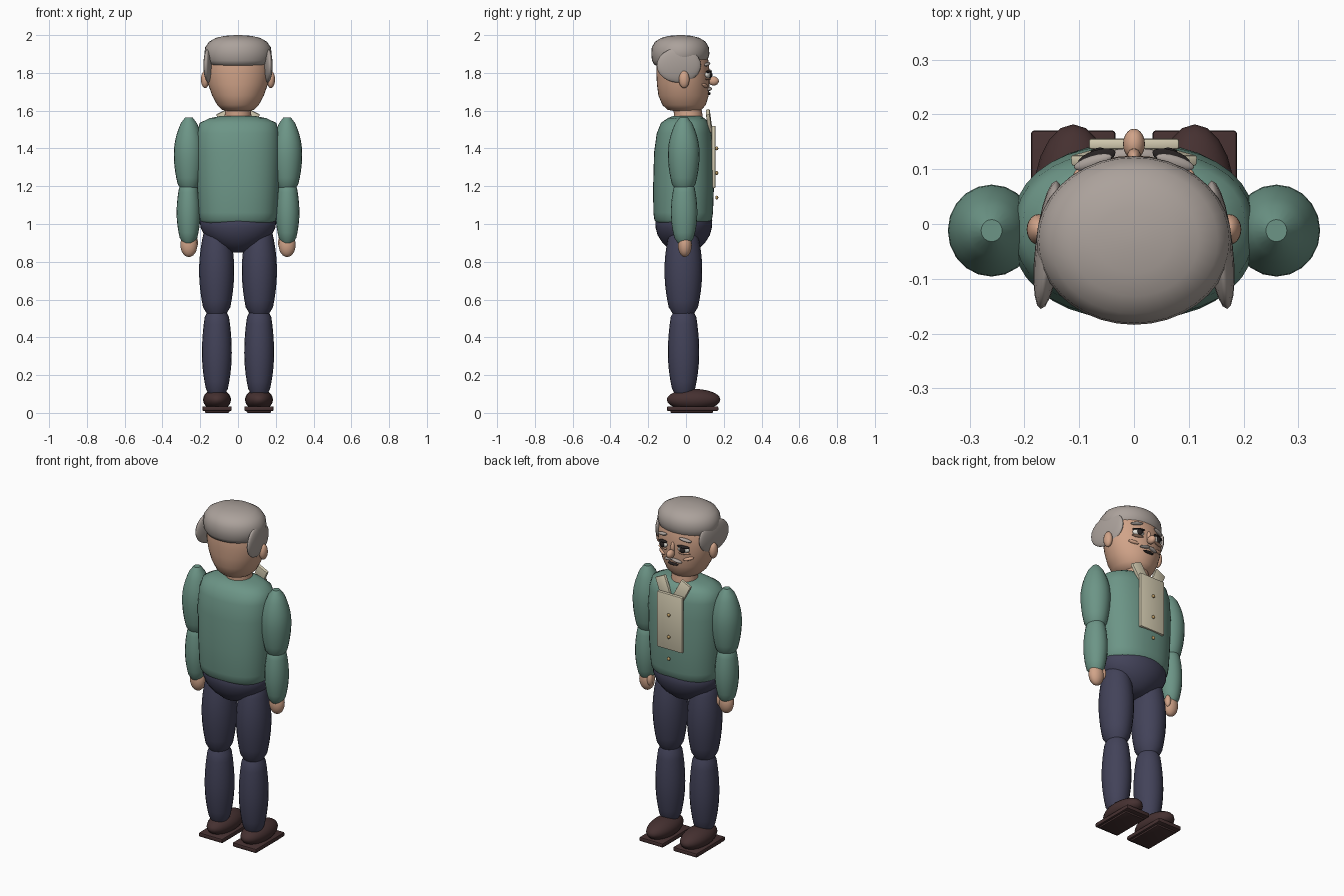
import bpy, bmesh, math
from mathutils import Matrix, Vector


def mat(name, rgb):
    m = bpy.data.materials.new(name)
    m.diffuse_color = (*rgb, 1)
    return m


SKIN = mat("skin", (0.64, 0.37, 0.25))
HAIR = mat("grey_hair", (0.41, 0.36, 0.33))
GREEN = mat("green_knit", (0.15, 0.30, 0.24))
NAVY = mat("navy_cloth", (0.055, 0.055, 0.10))
BROWN = mat("brown_leather", (0.06, 0.03, 0.03))
CREAM = mat("cream_cloth", (0.66, 0.60, 0.44))
GOLD = mat("brass", (0.50, 0.33, 0.13))
DARK = mat("dark_features", (0.02, 0.016, 0.016))
WHITE = mat("eye_white", (0.75, 0.72, 0.66))


def finish(name, bm, material, angle=40):
    bmesh.ops.recalc_face_normals(bm, faces=bm.faces[:])
    me = bpy.data.meshes.new(name)
    bm.to_mesh(me)
    bm.free()
    ob = bpy.data.objects.new(name, me)
    bpy.context.collection.objects.link(ob)
    me.materials.append(material)
    bpy.ops.object.select_all(action='DESELECT')
    ob.select_set(True)
    bpy.context.view_layer.objects.active = ob
    bpy.ops.object.shade_smooth_by_angle(angle=math.radians(angle))
    return ob


def loft(name, rings, material, x=0, n=28, power=2.0):
    """Stack of horizontal rings: (z, x radius, y radius, y centre)."""
    bm = bmesh.new()
    loops = []
    for z, rx, ry, cy in rings:
        loop = []
        for i in range(n):
            a = 2 * math.pi * i / n
            c, s = math.cos(a), math.sin(a)
            loop.append(bm.verts.new((
                x + rx * math.copysign(abs(c) ** (2 / power), c),
                cy + ry * math.copysign(abs(s) ** (2 / power), s), z)))
        loops.append(loop)
    for a, b in zip(loops, loops[1:]):
        for i in range(n):
            j = (i + 1) % n
            bm.faces.new((a[i], a[j], b[j], b[i]))
    bm.faces.new(loops[0])
    bm.faces.new(loops[-1])
    return finish(name, bm, material, 50)


def limb(name, x, cy, z0, z1, rx, ry, end0, end1, material):
    """Bulging limb segment with rounded ends of relative radius end0 and end1."""
    rings = []
    for k in range(13):
        t = k / 12
        end = end0 if t < 0.5 else end1
        f = end + (1 - end) * math.sin(math.pi * t) ** 0.8
        if k in (0, 12):
            f *= 0.8
        rings.append((z0 + (z1 - z0) * t, rx * f, ry * f, cy))
    return loft(name, rings, material, x, 20)


def ball(name, loc, size, material, rot=(0, 0, 0), u=20, v=12):
    bm = bmesh.new()
    bmesh.ops.create_uvsphere(bm, u_segments=u, v_segments=v, radius=1)
    ob = finish(name, bm, material, 60)
    ob.location, ob.scale, ob.rotation_euler = loc, size, rot
    return ob


def box(name, loc, size, material, rot=(0, 0, 0), bevel=0.005):
    bm = bmesh.new()
    bmesh.ops.create_cube(bm, size=1)
    bmesh.ops.scale(bm, vec=size, verts=bm.verts[:])
    bmesh.ops.bevel(bm, geom=bm.edges[:], offset=bevel, segments=2,
                    profile=0.5, affect='EDGES')
    ob = finish(name, bm, material)
    ob.location, ob.rotation_euler = loc, rot
    return ob


# Torso, pelvis and neck
loft("sweater", [
    (1.00, 0.185, 0.135, -0.015), (1.02, 0.203, 0.152, -0.015),
    (1.06, 0.208, 0.158, -0.015), (1.20, 0.217, 0.161, -0.013),
    (1.38, 0.223, 0.157, -0.012), (1.48, 0.218, 0.145, -0.010),
    (1.535, 0.203, 0.127, -0.006), (1.56, 0.150, 0.098, 0.0),
    (1.573, 0.085, 0.070, 0.005)], GREEN, n=36, power=2.3)
loft("pelvis", [
    (0.85, 0.045, 0.04, -0.012), (0.87, 0.085, 0.08, -0.012),
    (0.90, 0.135, 0.112, -0.012), (0.94, 0.178, 0.138, -0.012),
    (0.98, 0.198, 0.149, -0.012), (1.02, 0.203, 0.151, -0.012),
    (1.04, 0.19, 0.14, -0.012)], NAVY, n=36)
loft("neck", [(1.54, 0.078, 0.078, 0.012), (1.58, 0.07, 0.075, 0.012),
              (1.65, 0.07, 0.075, 0.0)], SKIN)

# Head and hair cap
loft("head", [
    (1.597, 0.055, 0.06, 0.0), (1.605, 0.085, 0.09, -0.008),
    (1.63, 0.110, 0.115, -0.010), (1.68, 0.137, 0.133, -0.013),
    (1.74, 0.158, 0.139, -0.015), (1.80, 0.168, 0.141, -0.016),
    (1.86, 0.167, 0.138, -0.018), (1.91, 0.150, 0.125, -0.02),
    (1.95, 0.10, 0.09, -0.02)], SKIN, n=36)
loft("hair_cap", [
    (1.838, 0.130, 0.110, -0.045), (1.844, 0.155, 0.130, -0.039),
    (1.865, 0.172, 0.147, -0.033), (1.90, 0.178, 0.154, -0.030),
    (1.935, 0.174, 0.151, -0.030), (1.965, 0.153, 0.134, -0.030),
    (1.985, 0.118, 0.102, -0.030), (1.996, 0.070, 0.060, -0.030),
    (2.0, 0.015, 0.012, -0.030)], HAIR, n=36)

# Nose, moustache and mouth
ball("nose", (0, 0.146, 1.757), (0.020, 0.028, 0.024), SKIN)
ball("nose_bridge", (0, 0.122, 1.785), (0.013, 0.016, 0.035), SKIN)
ball("mouth", (0, 0.121, 1.690), (0.034, 0.010, 0.008), DARK)

# Shirt front and buttons
box("shirt_panel", (0, 0.146, 1.355), (0.165, 0.020, 0.33), CREAM)
for z in (1.40, 1.27, 1.14):
    ball("button", (0, 0.163, z), (0.010, 0.008, 0.010), GOLD, u=12, v=8)

for s, side in ((1, "right"), (-1, "left")):
    # Arms
    limb(side + "_upper_arm", s * 0.260, -0.012, 1.18, 1.565, 0.080, 0.084,
         0.62, 0.30, GREEN)
    limb(side + "_forearm", s * 0.262, -0.010, 0.90, 1.22, 0.063, 0.070,
         0.60, 0.68, GREEN)
    ball(side + "_hand", (s * 0.26, -0.006, 0.89), (0.045, 0.037, 0.065), SKIN)
    ball(side + "_thumb", (s * 0.228, 0.012, 0.90), (0.016, 0.018, 0.036), SKIN,
         u=12, v=8)
    # Legs
    limb(side + "_thigh", s * 0.113, -0.014, 0.52, 0.99, 0.093, 0.100,
         0.66, 0.62, NAVY)
    limb(side + "_shin", s * 0.112, -0.013, 0.09, 0.545, 0.079, 0.083,
         0.60, 0.72, NAVY)
    # Shoes
    ball(side + "_shoe", (s * 0.111, 0.040, 0.070), (0.074, 0.142, 0.057), BROWN)
    box(side + "_sole", (s * 0.111, 0.035, 0.0225), (0.155, 0.272, 0.025), BROWN,
        bevel=0.007)
    box(side + "_sole_tread", (s * 0.111, 0.030, 0.010), (0.130, 0.225, 0.020),
        BROWN)
    # Ears and side hair
    ball(side + "_ear", (s * 0.174, -0.010, 1.765), (0.022, 0.028, 0.046), SKIN)
    ball(side + "_side_hair", (s * 0.156, -0.038, 1.840), (0.024, 0.118, 0.092),
         HAIR, rot=(0, 0, s * 0.12))
    # Eyes, brows, cheeks and moustache halves
    out = -s * 0.30
    ball(side + "_eye_white", (s * 0.068, 0.117, 1.790), (0.033, 0.015, 0.019),
         WHITE, rot=(0, 0, out))
    ball(side + "_iris", (s * 0.066, 0.128, 1.790), (0.017, 0.011, 0.017), DARK,
         rot=(0, 0, out), u=16, v=10)
    ball(side + "_eyelid", (s * 0.068, 0.121, 1.807), (0.036, 0.014, 0.006),
         DARK, rot=(0, s * 0.1, out), u=16, v=8)
    ball(side + "_eye_bag", (s * 0.072, 0.117, 1.768), (0.034, 0.012, 0.006),
         SKIN, rot=(0, 0, out), u=16, v=8)
    ball(side + "_brow", (s * 0.075, 0.113, 1.846), (0.037, 0.012, 0.009),
         HAIR, rot=(0, s * 0.2, out), u=16, v=8)
    ball(side + "_cheek", (s * 0.085, 0.098, 1.733), (0.030, 0.014, 0.010),
         SKIN, rot=(0, -s * 0.25, out * 1.7), u=16, v=8)
    ball(side + "_moustache", (s * 0.026, 0.124, 1.715), (0.032, 0.013, 0.009),
         HAIR, rot=(0, s * 0.2, out * 0.5), u=16, v=8)
    # Collar flaps
    box(side + "_collar", (s * 0.062, 0.122, 1.545), (0.068, 0.020, 0.11), CREAM,
        rot=(0.12, s * 0.45, 0))
